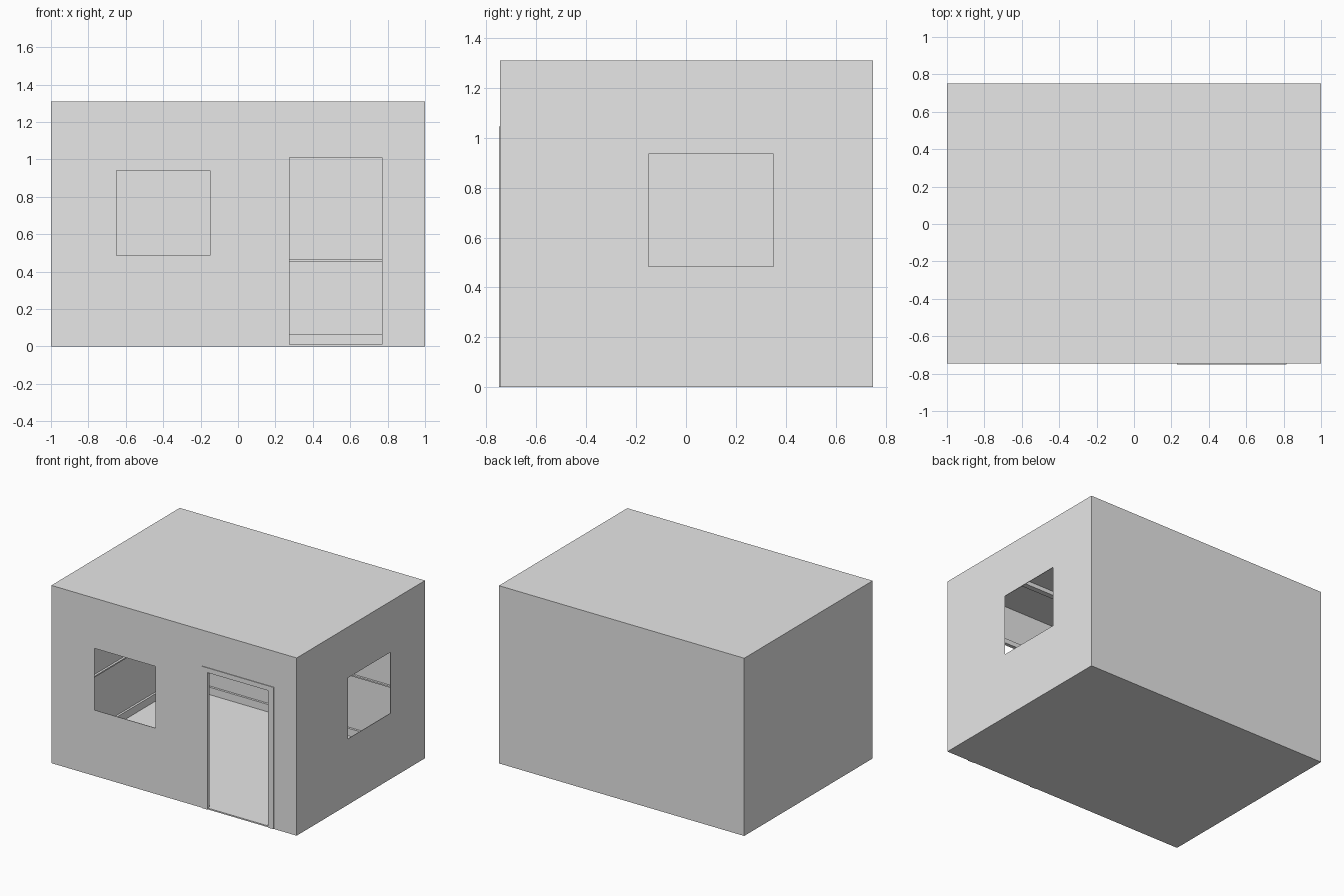
import bpy
import bmesh
from mathutils import Vector

if "Cube" in bpy.data.objects:
    bpy.data.objects.remove(bpy.data.objects["Cube"])

X, Y0, Y1, H = 1.0, -0.745, 0.75, 1.31
WALL = 0.004
DOOR = (0.275, 0.77, 0.01, 1.01)

grey = bpy.data.materials.new("plain grey")
grey.diffuse_color = (0.8, 0.8, 0.8, 1)
grey.use_nodes = True
grey.node_tree.nodes["Principled BSDF"].inputs["Base Color"].default_value = grey.diffuse_color


def finish(name, bm):
    mesh = bpy.data.meshes.new(name)
    bm.to_mesh(mesh)
    bm.free()
    mesh.materials.append(grey)
    ob = bpy.data.objects.new(name, mesh)
    bpy.context.collection.objects.link(ob)
    return ob


def box(name, x0, x1, y0, y1, z0, z1):
    bm = bmesh.new()
    bmesh.ops.create_cube(bm, size=1)
    for v in bm.verts:
        v.co = Vector(((x0 + x1) / 2 + v.co.x * (x1 - x0),
                       (y0 + y1) / 2 + v.co.y * (y1 - y0),
                       (z0 + z1) / 2 + v.co.z * (z1 - z0)))
    return finish(name, bm)


def wall(name, a0, a1, place, outward, holes=()):
    """Sheet wall with rectangular holes, thickened towards the inside."""
    us = sorted({a0, a1, *[u for h in holes for u in h[:2]]})
    zs = sorted({0, H, *[z for h in holes for z in h[2:]]})
    bm = bmesh.new()
    grid = {(u, z): bm.verts.new(place(u, z)) for u in us for z in zs}
    for ua, ub in zip(us, us[1:]):
        for za, zb in zip(zs, zs[1:]):
            uc, zc = (ua + ub) / 2, (za + zb) / 2
            if any(h[0] < uc < h[1] and h[2] < zc < h[3] for h in holes):
                continue
            f = bm.faces.new([grid[ua, za], grid[ub, za], grid[ub, zb], grid[ua, zb]])
            f.normal_update()
            if f.normal.dot(Vector(outward)) < 0:
                f.normal_flip()
    # merge flat cells where possible is not needed: all cells are coplanar
    ob = finish(name, bm)
    mod = ob.modifiers.new("thickness", "SOLIDIFY")
    mod.thickness = WALL
    mod.offset = -1
    return ob


# Walls with window and door openings
wall("front_wall", -X, X, lambda u, z: (u, Y0, z), (0, -1, 0),
     [(-0.65, -0.15, 0.485, 0.94), DOOR])
wall("back_wall", -X, X, lambda u, z: (u, Y1, z), (0, 1, 0))
wall("right_wall", Y0, Y1, lambda u, z: (X, u, z), (1, 0, 0),
     [(-0.15, 0.35, 0.485, 0.935)])
wall("left_wall", Y0, Y1, lambda u, z: (-X, u, z), (-1, 0, 0))

# Floor planks running front to back
for i in range(20):
    x = -X + i * 0.1
    box(f"floor_plank_{i + 1}", x, x + 0.1, Y0, Y1, 0, 0.01)

# Ceiling slab and two beams under it
box("ceiling", -X, X, Y0, Y1, H - 0.01, H)
for i, y in enumerate((-0.40, 0.395)):
    box(f"ceiling_beam_{i + 1}", -X + 0.002, X - 0.002, y - 0.02, y + 0.02, H - 0.04, H - 0.005)

# Baseboard and chair rail around the inside, broken at the door
E = 0.002
for part, z0, z1, d in (("baseboard", 0.005, 0.065, 0.02), ("chair_rail", 0.455, 0.465, 0.02)):
    box(part + "_back", -X + E, X - E, Y1 - d, Y1 - E, z0, z1)
    box(part + "_left", -X + E, -X + d, Y0 + E, Y1 - E, z0, z1)
    box(part + "_right", X - d, X - E, Y0 + E, Y1 - E, z0, z1)
    box(part + "_front_long", -X + E, 0.235, Y0 + E, Y0 + d, z0, z1)
    box(part + "_front_short", 0.81, X - E, Y0 + E, Y0 + d, z0, z1)

# Door frame, slightly proud of the front wall
FY0, FY1 = -0.75, Y0 + 0.02
box("door_jamb_left", 0.23, DOOR[0], FY0, FY1, 0, DOOR[3])
box("door_jamb_right", DOOR[1], 0.815, FY0, FY1, 0, DOOR[3])
box("door_header", 0.23, 0.815, FY0, FY1, DOOR[3], 1.045)
